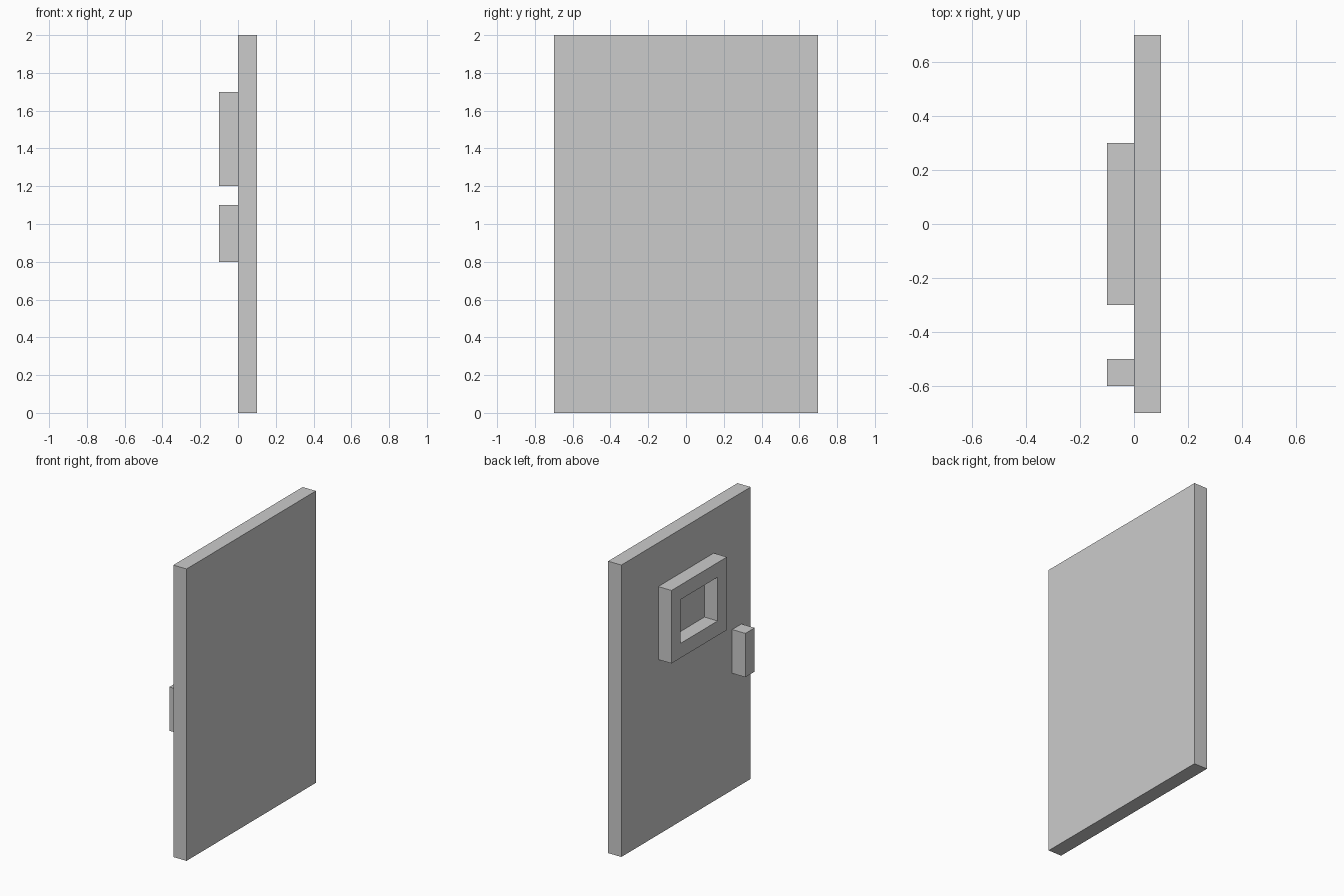
import bpy, bmesh

if "Cube" in bpy.data.objects:
    bpy.data.objects.remove(bpy.data.objects["Cube"])


def box(name, x, y, z):
    """Box spanning the (min, max) ranges on each axis."""
    bm = bmesh.new()
    bmesh.ops.create_cube(bm, size=1)
    for v in bm.verts:
        v.co = [lo + (c + 0.5) * (hi - lo) for c, (lo, hi) in zip(v.co, (x, y, z))]
    return finish(name, bm)


def ring(name, x, outer, inner):
    """Rectangular frame; outer and inner are (y0, y1, z0, z1)."""
    bm = bmesh.new()

    def loop(px, r):
        y0, y1, z0, z1 = r
        return [bm.verts.new((px, y, z)) for y, z in ((y0, z0), (y1, z0), (y1, z1), (y0, z1))]

    loops = [loop(x[0], outer), loop(x[1], outer), loop(x[1], inner), loop(x[0], inner)]
    for i in range(4):
        a, b = loops[i], loops[(i + 1) % 4]
        for j in range(4):
            k = (j + 1) % 4
            bm.faces.new((a[j], a[k], b[k], b[j]))
    return finish(name, bm)


def finish(name, bm):
    bmesh.ops.recalc_face_normals(bm, faces=bm.faces)
    mesh = bpy.data.meshes.new(name)
    bm.to_mesh(mesh)
    bm.free()
    obj = bpy.data.objects.new(name, mesh)
    bpy.context.collection.objects.link(obj)
    return obj


# Door slab
box("door_panel", (0, 0.1), (-0.7, 0.7), (0, 2))
# Raised window frame, with the panel showing through its opening
ring("window_frame", (-0.1, 0), (-0.3, 0.3, 1.2, 1.7), (-0.2, 0.2, 1.3, 1.6))
# Handle block
box("handle", (-0.1, 0), (-0.6, -0.5), (0.8, 1.1))
